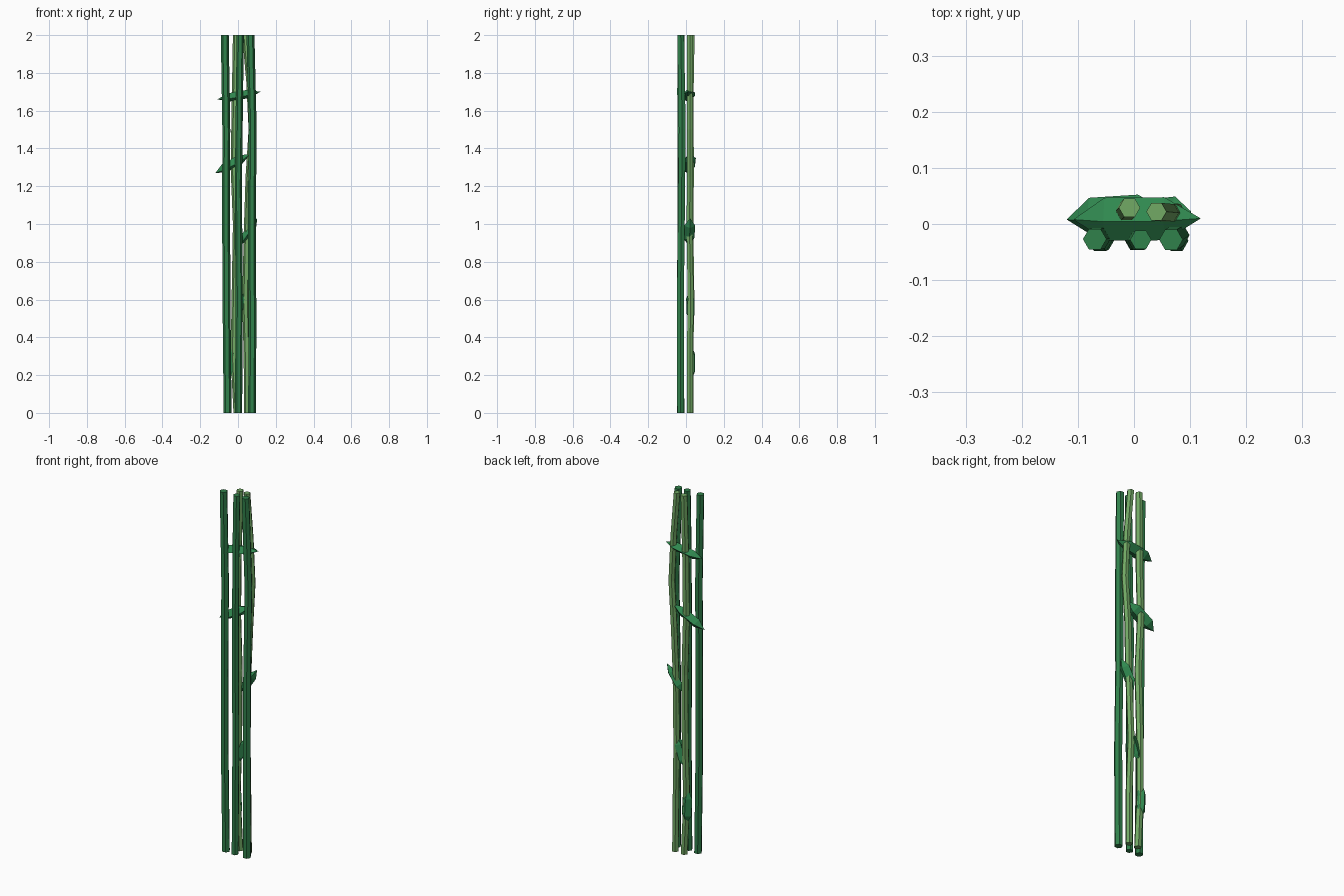
import bpy, math
from mathutils import Vector

if "Cube" in bpy.data.objects:
    bpy.data.objects.remove(bpy.data.objects["Cube"])


def material(name, color):
    m = bpy.data.materials.new(name)
    m.diffuse_color = (*color, 1)
    m.use_nodes = True
    m.node_tree.nodes["Principled BSDF"].inputs["Base Color"].default_value = m.diffuse_color
    return m


dark = material("dark_green", (0.03, 0.22, 0.07))
pale = material("pale_green", (0.17, 0.40, 0.13))
leafy = material("leaf_green", (0.03, 0.25, 0.08))


def add_object(name, verts, faces, mat):
    me = bpy.data.meshes.new(name)
    me.from_pydata(verts, [], faces)
    me.validate()
    me.materials.append(mat)
    ob = bpy.data.objects.new(name, me)
    bpy.context.collection.objects.link(ob)


def ring_faces(rings, n):
    return [(i * n + j, i * n + (j + 1) % n, (i + 1) * n + (j + 1) % n, (i + 1) * n + j)
            for i in range(rings - 1) for j in range(n)]


def stem(name, path, r, mat, n=6):
    # hexagonal tube with level cut ends
    verts = [(x + r * math.cos(math.tau * j / n), y + r * math.sin(math.tau * j / n), z)
             for x, y, z in path for j in range(n)]
    faces = ring_faces(len(path), n)
    faces += [tuple(range(n))[::-1], tuple(range(len(verts) - n, len(verts)))]
    add_object(name, verts, faces, mat)


def leaf(name, p0, p1, side, width, thick):
    # faceted spindle: pointed at both ends, diamond section between
    p0, p1 = Vector(p0), Vector(p1)
    axis = (p1 - p0).normalized()
    s = Vector(side)
    s = (s - axis * s.dot(axis)).normalized()
    t = axis.cross(s)
    verts = []
    for f in (0.25, 0.72):
        c = p0.lerp(p1, f)
        verts += [c + s * width / 2, c + t * thick / 2, c - s * width / 2, c - t * thick / 2]
    verts += [p0, p1]
    faces = ring_faces(2, 4)
    for j in range(4):
        k = (j + 1) % 4
        faces += [(8, k, j), (9, 4 + j, 4 + k)]
    add_object(name, verts, faces, leafy)


# front row of dark stems
stem("front_stem_left", [(-.055, -.027, 0), (-.06, -.03, .5), (-.063, -.027, 1.0),
                         (-.062, -.025, 1.5), (-.07, -.027, 2)], .021, dark)
stem("front_stem_middle", [(.003, -.03, 0), (.006, -.028, .6), (.002, -.026, 1.2),
                           (.008, -.03, 1.7), (.012, -.028, 2)], .019, dark)
stem("front_stem_right", [(.075, -.028, 0), (.076, -.03, .55), (.073, -.025, 1.0),
                          (.078, -.02, 1.5), (.066, -.028, 2)], .021, dark)

# rear row of pale stems, bowing apart and together
stem("rear_stem_left", [(-.005, .023, 0), (-.02, .022, .3), (-.015, .028, .6), (-.008, .022, 1.0),
                        (-.02, .026, 1.3), (-.015, .022, 1.6), (-.008, .029, 2)], .019, pale)
stem("rear_stem_right", [(.05, .022, 0), (.048, .02, .3), (.04, .025, .6), (.05, .018, 1.0),
                         (.058, .022, 1.25), (.074, .02, 1.5), (.062, .02, 1.75), (.04, .022, 2)],
     .018, pale)

# leaves from top to bottom, turning from level to upright
leaf("leaf_top", (-.108, .008, 1.66), (.119, .01, 1.70), (0, 1, .2), .078, .045)
leaf("leaf_upper", (-.12, .008, 1.27), (.065, .02, 1.37), (0, 1, .3), .074, .05)
leaf("leaf_middle", (.012, .012, .89), (.102, .022, 1.03), (0, 1, .2), .06, .045)
leaf("leaf_lower", (-.015, .025, .48), (.042, .022, .65), (.6, 1, 0), .05, .04)
leaf("leaf_bottom", (-.02, .028, .17), (-.03, .025, .37), (1, .1, 0), .055, .042)
